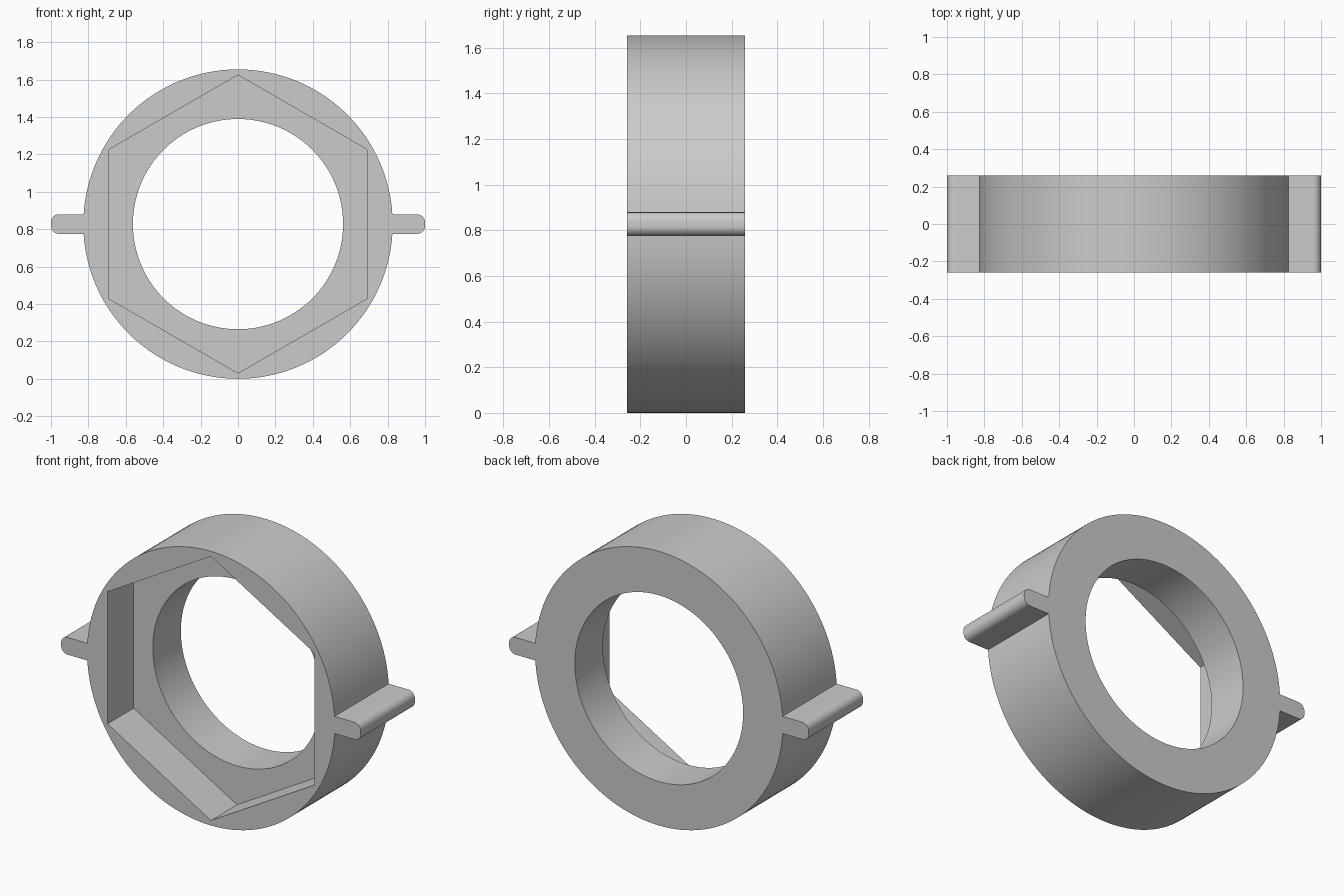
import bpy
import bmesh
from math import sin, cos, pi, asin, radians

cube = bpy.data.objects.get("Cube")
if cube:
    bpy.data.objects.remove(cube, do_unlink=True)

R, BORE, HEX = 0.827, 0.562, 0.797   # ring, bore and hexagon corner radii
CZ, HALF = 0.827, 0.258              # axis height, half depth
FLOOR = -0.01                        # y of the pocket floor
TAB, FILLET = 0.052, 0.042           # half thickness of a tab, its rounding

grey = bpy.data.materials.new("grey")
grey.use_nodes = True
colour = (0.6, 0.6, 0.6, 1)
grey.diffuse_color = colour
grey.node_tree.nodes["Principled BSDF"].inputs["Base Color"].default_value = colour


def arc(cx, cz, r, start, end, n):
    return [(cx + r * cos(start + (end - start) * i / n),
             cz + r * sin(start + (end - start) * i / n)) for i in range(n + 1)]


def prism(name, outline, y0, y1):
    """Extrude an outline in x and z from y0 to y1."""
    bm = bmesh.new()
    face = bm.faces.new([bm.verts.new((x, y0, z + CZ)) for x, z in outline])
    new = bmesh.ops.extrude_face_region(bm, geom=[face])["geom"]
    bmesh.ops.translate(bm, vec=(0, y1 - y0, 0),
                        verts=[v for v in new if isinstance(v, bmesh.types.BMVert)])
    bmesh.ops.recalc_face_normals(bm, faces=bm.faces)
    mesh = bpy.data.meshes.new(name)
    bm.to_mesh(mesh)
    bm.free()
    mesh.materials.append(grey)
    obj = bpy.data.objects.new(name, mesh)
    bpy.context.collection.objects.link(obj)
    return obj


# Ring outline with a rounded tab on each side
a = asin(TAB / R)
cx, cz = 1 - FILLET, TAB - FILLET
half = (arc(cx, -cz, FILLET, -pi / 2, 0, 10) + arc(cx, cz, FILLET, 0, pi / 2, 10)
        + arc(0, 0, R, a, pi - a, 90))
outline = half + [(-x, -z) for x, z in half]
ring = prism("locking_ring", outline, -HALF, HALF)

# Hexagonal pocket in the front, round bore right through
pocket = prism("pocket_cutter", arc(0, 0, HEX, pi / 2, 2.5 * pi, 6)[:-1], -HALF - 0.1, FLOOR)
bore = prism("bore_cutter", arc(0, 0, BORE, 0, 2 * pi, 128)[:-1], -HALF - 0.2, HALF + 0.2)

bpy.ops.object.select_all(action="DESELECT")
ring.select_set(True)
bpy.context.view_layer.objects.active = ring
for cutter in (pocket, bore):
    cutter.hide_render = True
    mod = ring.modifiers.new(cutter.name, "BOOLEAN")
    mod.operation = "DIFFERENCE"
    mod.solver = "EXACT"
    mod.object = cutter
    bpy.ops.object.modifier_apply(modifier=mod.name)
    bpy.data.objects.remove(cutter, do_unlink=True)

bpy.ops.object.shade_smooth_by_angle(angle=radians(30))
